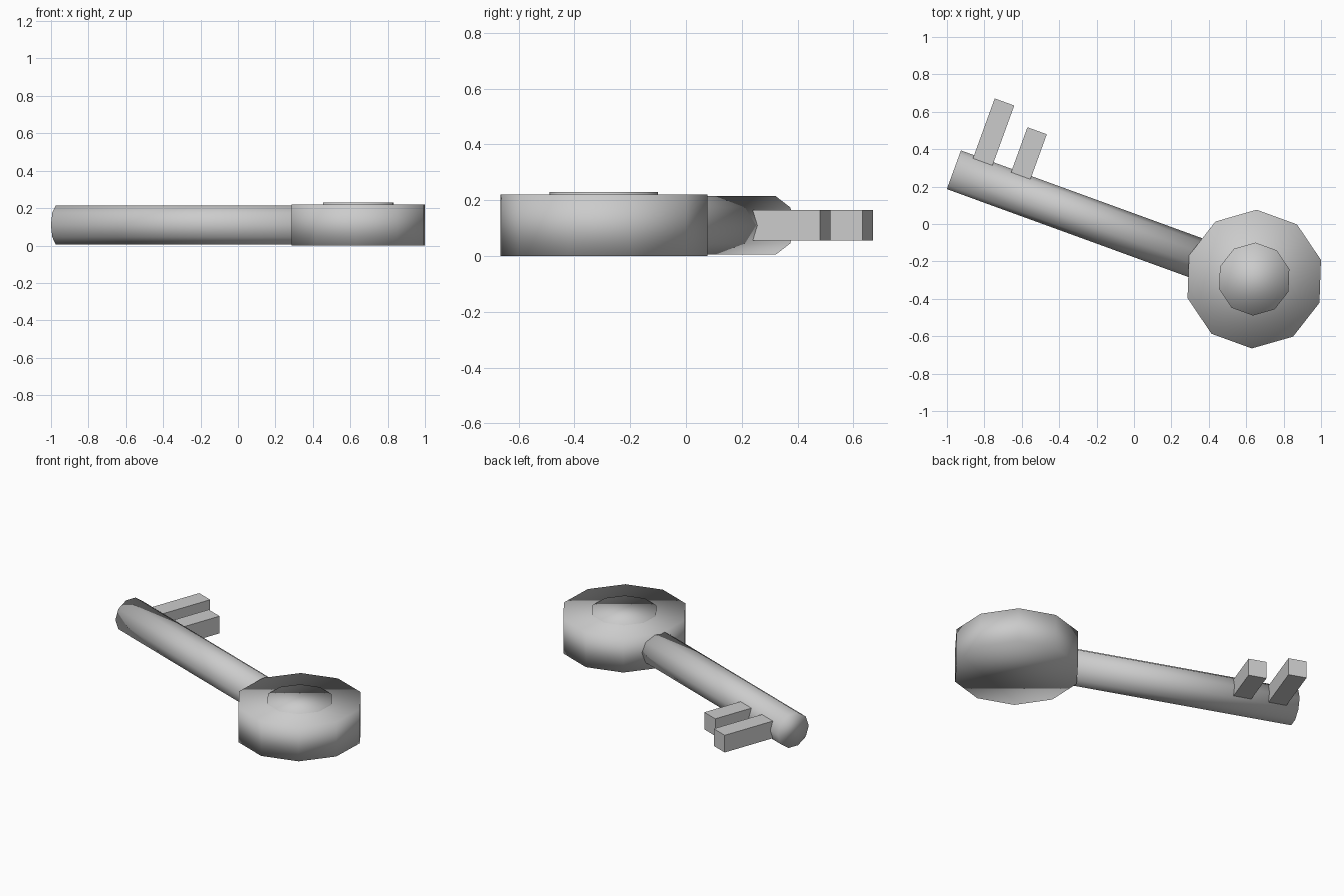
import bpy, math
from mathutils import Matrix, Vector

if "Cube" in bpy.data.objects:
    bpy.data.objects.remove(bpy.data.objects["Cube"])

# Key frame: origin at the shaft tip, local x runs along the shaft to the bow
FRAME = Matrix.Translation((-0.963, 0.29, 0.11)) @ Matrix.Rotation(math.radians(-20), 4, 'Z')

grey = bpy.data.materials.new("light_grey")
grey.diffuse_color = (0.6, 0.6, 0.6, 1)
grey.use_nodes = True
grey.node_tree.nodes["Principled BSDF"].inputs["Base Color"].default_value = grey.diffuse_color


def place(name, local, smooth):
    obj = bpy.context.object
    obj.name = name
    obj.data.transform(FRAME @ local)
    obj.data.materials.append(grey)
    obj.data.polygons.foreach_set("use_smooth", [smooth] * len(obj.data.polygons))
    obj.data.update()
    return obj


def cylinder(name, radius, depth, local):
    # ten sides, shaded smooth right over the caps
    bpy.ops.mesh.primitive_cylinder_add(vertices=10, radius=radius, depth=depth)
    return place(name, local, True)


def box(name, lo, hi):
    lo, hi = Vector(lo), Vector(hi)
    bpy.ops.mesh.primitive_cube_add(size=1)
    return place(name, Matrix.Translation((lo + hi) / 2) @ Matrix.Diagonal((*(hi - lo), 1)), False)


# Bow (handle) and the raised disc on top of it
turn = Matrix.Rotation(math.radians(18), 4, 'Z')
cylinder("bow", 0.371, 0.22, Matrix.Translation((1.709, 0, 0)) @ turn)
cylinder("bow_disc", 0.195, 0.22, Matrix.Translation((1.709, 0, 0.01)) @ turn)

# Shaft, lying along local x with a corner pointing up
LENGTH = 1.46
lie = Matrix.Rotation(math.radians(90), 4, 'Y')
spin = Matrix.Rotation(math.radians(90), 4, 'Z')
cylinder("shaft", 0.11, LENGTH,
         Matrix.Translation((LENGTH / 2, 0, 0)) @ lie @ spin @ turn)

# Two teeth, long one nearest the tip
box("long_tooth", (0.075, 0.063, -0.055), (0.186, 0.433, 0.055))
box("short_tooth", (0.292, 0.088, -0.055), (0.402, 0.348, 0.055))
